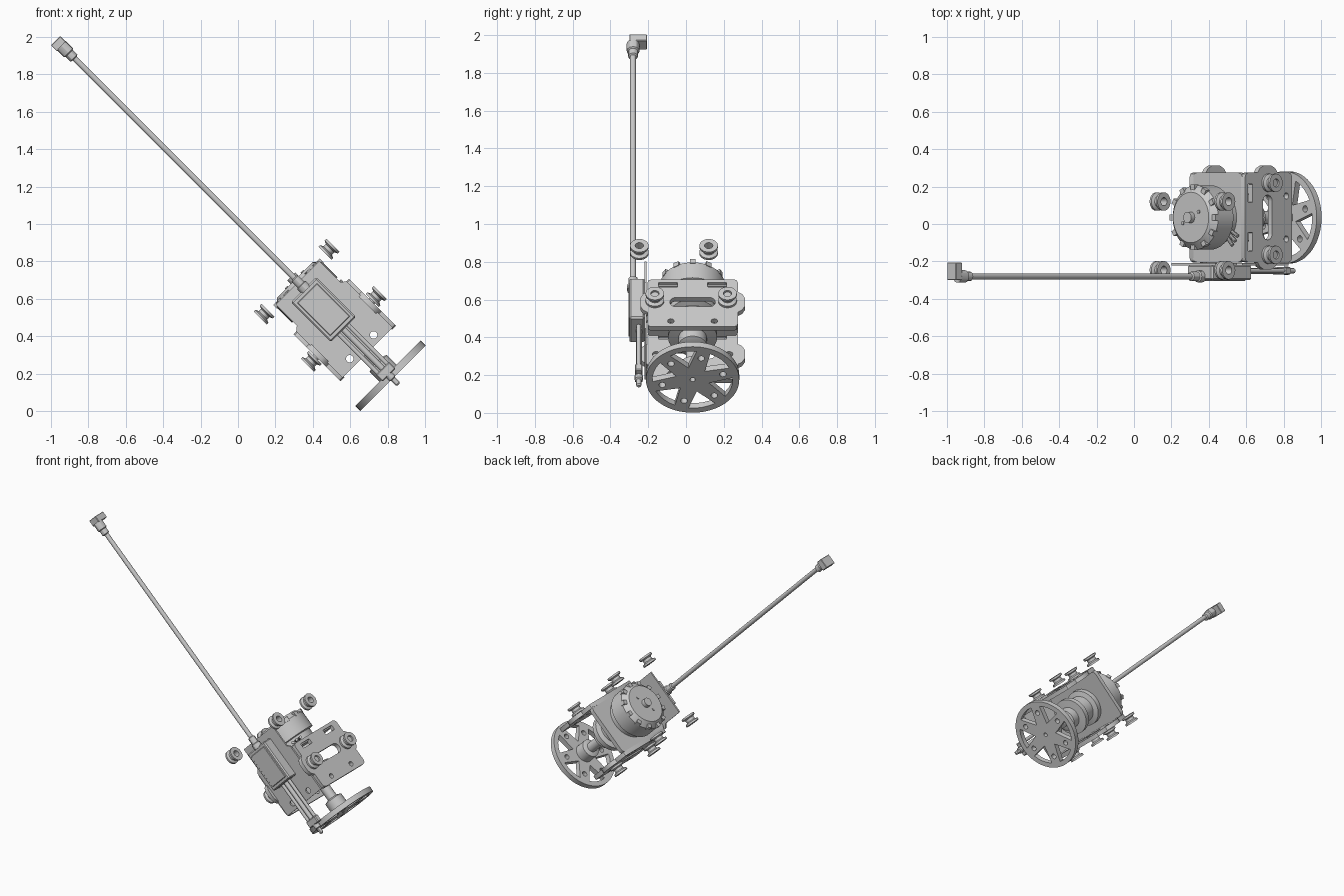
import bpy, bmesh
from math import sin, cos, pi, radians
from mathutils import Matrix, Vector

if "Cube" in bpy.data.objects:
    bpy.data.objects.remove(bpy.data.objects["Cube"])

# Built in a local frame (x = across, y = depth, z = motor axis), tilted 45 degrees as a whole
TILT = Matrix.Rotation(radians(-45), 4, 'Y')
CX, CY = 0.71, 0.035            # motor axis position
I4 = Matrix.Identity(4)
ALONG_X = Matrix(((0, 0, 1, 0), (1, 0, 0, 0), (0, 1, 0, 0), (0, 0, 0, 1)))
ALONG_Y = Matrix(((1, 0, 0, 0), (0, 0, -1, 0), (0, 1, 0, 0), (0, 0, 0, 1)))


def place(ob, loc=(0, 0, 0), rot=I4):
    ob.matrix_world = TILT @ Matrix.Translation(loc) @ rot
    return ob


def add_mesh(name, bm, loc, rot=I4):
    bmesh.ops.recalc_face_normals(bm, faces=bm.faces)
    me = bpy.data.meshes.new(name)
    bm.to_mesh(me)
    bm.free()
    ob = bpy.data.objects.new(name, me)
    bpy.context.collection.objects.link(ob)
    return place(ob, loc, rot)


def box(name, loc, size, bevel=0.0, rot=I4):
    bm = bmesh.new()
    bmesh.ops.create_cube(bm, size=1, matrix=Matrix.Diagonal((*size, 1)))
    if bevel:
        bmesh.ops.bevel(bm, geom=bm.edges[:], offset=bevel, segments=1, affect='EDGES')
    return add_mesh(name, bm, loc, rot)


def lathe(name, profile, loc, rot=I4, n=32, closed=False):
    """Spin (radius, height) points about the local z axis."""
    bm = bmesh.new()
    rings = [[bm.verts.new((r * cos(2*pi*i/n), r * sin(2*pi*i/n), h)) for i in range(n)]
             for r, h in profile]
    pairs = list(zip(rings, rings[1:] + rings[:1])) if closed else list(zip(rings, rings[1:]))
    for a, b in pairs:
        for i in range(n):
            j = (i + 1) % n
            bm.faces.new((a[i], a[j], b[j], b[i]))
    if not closed:
        bm.faces.new(rings[0])
        bm.faces.new(rings[-1])
    return add_mesh(name, bm, loc, rot)


def rod(name, r, z0, z1, loc, n=16, rot=I4):
    return lathe(name, [(r, z0), (r, z1)], loc, rot, n)


def circle(cx, cy, r, n=20):
    return [(cx + r * cos(2*pi*i/n), cy + r * sin(2*pi*i/n)) for i in range(n)]


def rrect(cx, cy, w, h, r, n=5):
    pts = []
    for k, (sx, sy) in enumerate(((1, 1), (-1, 1), (-1, -1), (1, -1))):
        for i in range(n + 1):
            t = (k + i / n) * pi / 2
            pts.append((cx + sx*(w/2 - r) + r*cos(t), cy + sy*(h/2 - r) + r*sin(t)))
    return pts


def plate(name, loops, thick, loc, rot=I4):
    """Flat sheet from an outline plus hole outlines."""
    cu = bpy.data.curves.new(name, 'CURVE')
    cu.dimensions, cu.fill_mode, cu.extrude = '2D', 'BOTH', thick / 2
    for loop in loops:
        s = cu.splines.new('POLY')
        s.points.add(len(loop) - 1)
        for p, (x, y) in zip(s.points, loop):
            p.co = (x, y, 0, 1)
        s.use_cyclic_u = True
    ob = bpy.data.objects.new(name, cu)
    bpy.context.collection.objects.link(ob)
    place(ob, loc, rot)
    bpy.ops.object.select_all(action='DESELECT')
    ob.select_set(True)
    bpy.context.view_layer.objects.active = ob
    bpy.ops.object.convert(target='MESH')


# Side plates with rounded ears, slot, joint slots and screw holes
ear = [(.24, -.165), (.262, -.15), (.277, -.12), (.277, -.06), (.262, -.03), (.24, -.015)]
half = [(.215, -.275), (.233, -.268), (.24, -.25)] + ear + [(.24, .055), (.233, .073), (.215, .08)]
outline = half + [(-x, z) for x, z in reversed(half)]
holes = [rrect(0, -.09, .24, .07, .034)]
for s in (-1, 1):
    holes += [rrect(s*.13, .04, .1, .035, .003, 1), circle(s*.115, -.232, .017),
              circle(s*.193, -.09, .02)]
for s, label in ((1, "upper"), (-1, "lower")):
    plate(label + "_side_plate", [outline] + holes, .03, (CX + s*.195, CY, 0), ALONG_X)

# Motor mounting plate
plate("motor_plate", [rrect(0, 0, .385, .48, .04), circle(0, 0, .04)], .03, (CX, CY, .064))

# Thin front plate carrying the actuator
fr = [(.19, -.27), (.19, .08), (.165, .1), (.165, .26)]
plate("front_plate", [fr + [(-x, z) for x, z in reversed(fr)],
      circle(.09, -.225, .02), circle(-.09, -.225, .02)], .012, (CX, -.215, 0), ALONG_Y)

# Grooved rollers: two on each side plate, two floating on each side
spool = [(.022, -.03), (.049, -.03), (.049, -.017), (.032, -.009),
         (.032, .009), (.049, .017), (.049, .03), (.022, .03)]
for s in (-1, 1):
    for y, z in ((.22, -.09), (-.165, -.09), (.12, .268), (-.247, .268)):
        lathe("roller", spool, (CX + s*.245, y, z), ALONG_X, 24, True)
        if z < 0:
            rod("roller_bolt", .02, -.05, .02, (CX + s*.245, y, z),
                rot=ALONG_X if s > 0 else ALONG_X @ Matrix.Rotation(pi, 4, 'X'))

# Motor with bevelled cap, vents, shaft tip and leads
lathe("motor", [(.145, .078), (.145, .125), (.172, .13), (.172, .245), (.135, .28)],
      (CX, CY, 0), n=40)
rod("motor_shaft_tip", .03, .27, .308, (CX, CY, 0))
for s in (-1, 1):
    rod("cap_screw", .01, .27, .286, (CX + s*.06, CY + s*.03, 0), 10)
for i in range(12):
    t = Matrix.Rotation(2*pi*i/12, 4, 'Z')
    box("motor_vent", Vector((CX, CY, .252)) + t @ Vector((.16, 0, 0)), (.03, .03, .03), 0, t)
for i in range(3):
    t = Matrix.Rotation(radians(-48 + 9*i), 4, 'Z')
    rod("motor_lead", .01, .13, .2, (CX, CY, .1), 10, t @ ALONG_X)

# Drive train between motor plate and wheel
rod("drive_shaft", .035, -.43, .07, (CX, CY, 0), 24)
lathe("drive_drum", [(.08, .05), (.13, .045), (.13, .01), (.095, 0), (.095, -.1), (.13, -.11),
                     (.13, -.145), (.075, -.15), (.075, -.21), (.05, -.22)], (CX, CY, 0), n=40)
lathe("wheel_hub", [(.04, -.34), (.065, -.35), (.065, -.425)], (CX, CY, 0), n=24)

# Wheel with six spoke pads and tapered cut-outs
loops = [circle(0, 0, .247, 64), circle(0, 0, .014)]
for k in range(6):
    a = radians(16 + 60*k)
    loops.append(circle(.165 * cos(a), .165 * sin(a), .018, 14))
    m = a + radians(30)
    loops.append([(.09 * cos(m), .09 * sin(m))] +
                 [(.213 * cos(m + radians(d)), .213 * sin(m + radians(d)))
                  for d in (-20, -10, 0, 10, 20)])
plate("wheel", loops, .037, (CX, CY, -.443))

# Linear actuator body with raised cover
AY = -.28
box("actuator_body", (.707, -.26, .06), (.19, .08, .3), .008)
box("actuator_cover", (.707, -.297, .06), (.15, .016, .25), .004)

# Guide rods, foot block and tip
for dx, r in ((-.035, .012), (0, .016), (.035, .012)):
    rod("guide_rod", r, -.42, -.08, (.707 + dx, -.25, 0))
box("foot_block", (.707, -.25, -.41), (.1, .04, .05), .006)
lathe("foot_tip", [(.022, -.43), (.022, -.46), (.014, -.465), (.014, -.5), (.008, -.508)],
      (.707, -.25, 0), n=12)

# Long cable with collars at both ends and plug
rod("cable", .0155, .2, 2.0, (.716, AY, 0), 20)
lathe("lower_collar", [(.032, .2), (.032, .235), (.025, .24), (.025, .285), (.018, .29)],
      (.716, AY, 0), n=12)
lathe("upper_collar", [(.018, 1.95), (.026, 1.955), (.026, 1.99), (.034, 1.995), (.034, 2.05)],
      (.714, AY, 0), n=12)
box("plug", (.71, -.253, 2.067), (.07, .094, .046), .003)

# Smooth round parts, keep edges sharp
bpy.ops.object.select_all(action='SELECT')
bpy.context.view_layer.objects.active = bpy.data.objects["motor"]
bpy.ops.object.shade_smooth_by_angle(angle=radians(30))
